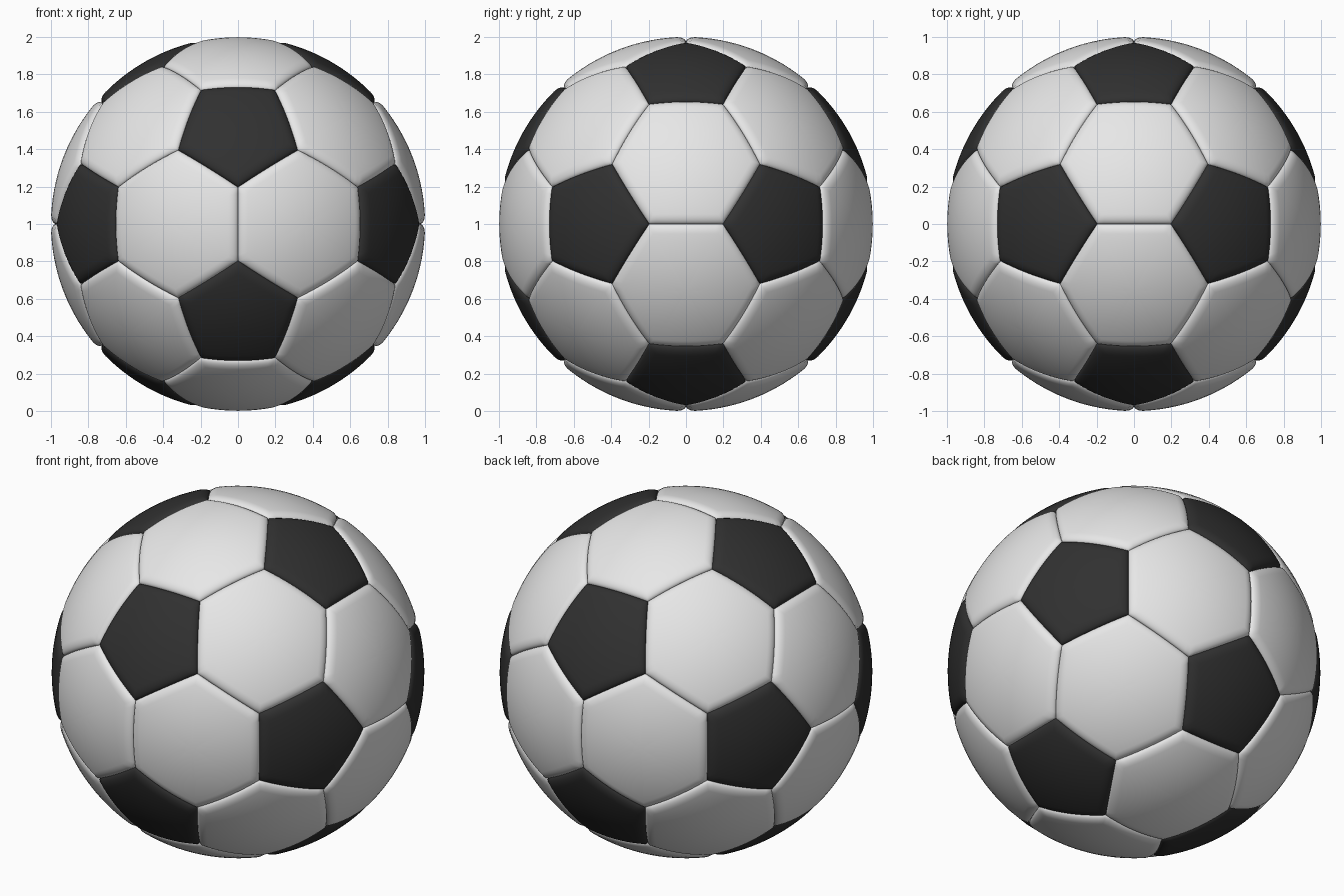
import bpy, bmesh, math
from itertools import combinations
from mathutils import Vector

if "Cube" in bpy.data.objects:
    bpy.data.objects.remove(bpy.data.objects["Cube"])

SEAM_DEPTH = 0.026   # how far panel rims sink below the ball surface
RIM_WIDTH = 0.06     # width of the rounded rim
EDGE_STEPS = 12      # segments along each panel side


def material(name, value):
    m = bpy.data.materials.new(name)
    m.diffuse_color = (value, value, value, 1)
    m.use_nodes = True
    m.node_tree.nodes["Principled BSDF"].inputs["Base Color"].default_value = m.diffuse_color
    return m


# Icosahedron corners: each is the centre of a five-sided panel
PHI = (1 + 5 ** 0.5) / 2
corners = []
for a in (-1, 1):
    for b in (-PHI, PHI):
        corners += [Vector((0, b, a)), Vector((b, a, 0)), Vector((a, 0, b))]


def near(p, q):
    return abs((p - q).length - 2) < 0.01


def outline(points):
    """Order the panel corners counter-clockwise around the outward axis."""
    c = sum(points, Vector()) / len(points)
    n = c.normalized()
    u = (points[0] - c).normalized()
    v = n.cross(u)
    return c, sorted(points, key=lambda p: math.atan2((p - c).dot(v), (p - c).dot(u)))


pentagons = [outline([p.lerp(q, 1 / 3) for q in corners if near(p, q)]) for p in corners]
hexagons = [outline([p.lerp(q, 1 / 3) for p in t for q in t if p is not q])
            for t in combinations(corners, 3)
            if all(near(p, q) for p, q in combinations(t, 2))]


def add_panel(bm, centre, pts):
    """Puffed panel: concentric rings on the sphere, sinking at the rim."""
    n = len(pts)
    border = [pts[i].lerp(pts[(i + 1) % n], s / EDGE_STEPS)
              for i in range(n) for s in range(EDGE_STEPS)]
    apothem = ((pts[0] + pts[1]) / 2 - centre).length
    rim = RIM_WIDTH * centre.length / apothem
    rings = [((1 - rim) * k / 7, 0) for k in range(1, 8)]
    for k in range(1, 9):
        a = k / 8 * math.pi / 2
        rings.append((1 - rim + rim * math.sin(a), SEAM_DEPTH * (1 - math.cos(a))))
    hub = bm.verts.new(centre.normalized())
    last = None
    for t, drop in rings:
        ring = [bm.verts.new(centre.lerp(p, t).normalized() * (1 - drop)) for p in border]
        for i in range(len(ring)):
            j = (i + 1) % len(ring)
            if last:
                bm.faces.new((last[i], ring[i], ring[j], last[j]))
            else:
                bm.faces.new((hub, ring[i], ring[j]))
        last = ring


def build(name, panels, mat):
    bm = bmesh.new()
    for centre, pts in panels:
        add_panel(bm, centre, pts)
    for f in bm.faces:
        f.smooth = True
    mesh = bpy.data.meshes.new(name)
    bm.to_mesh(mesh)
    bm.free()
    mesh.materials.append(mat)
    ob = bpy.data.objects.new(name, mesh)
    ob.location.z = 1
    bpy.context.collection.objects.link(ob)


build("black_panels", pentagons, material("black leather", 0.03))
build("white_panels", hexagons, material("white leather", 0.8))
